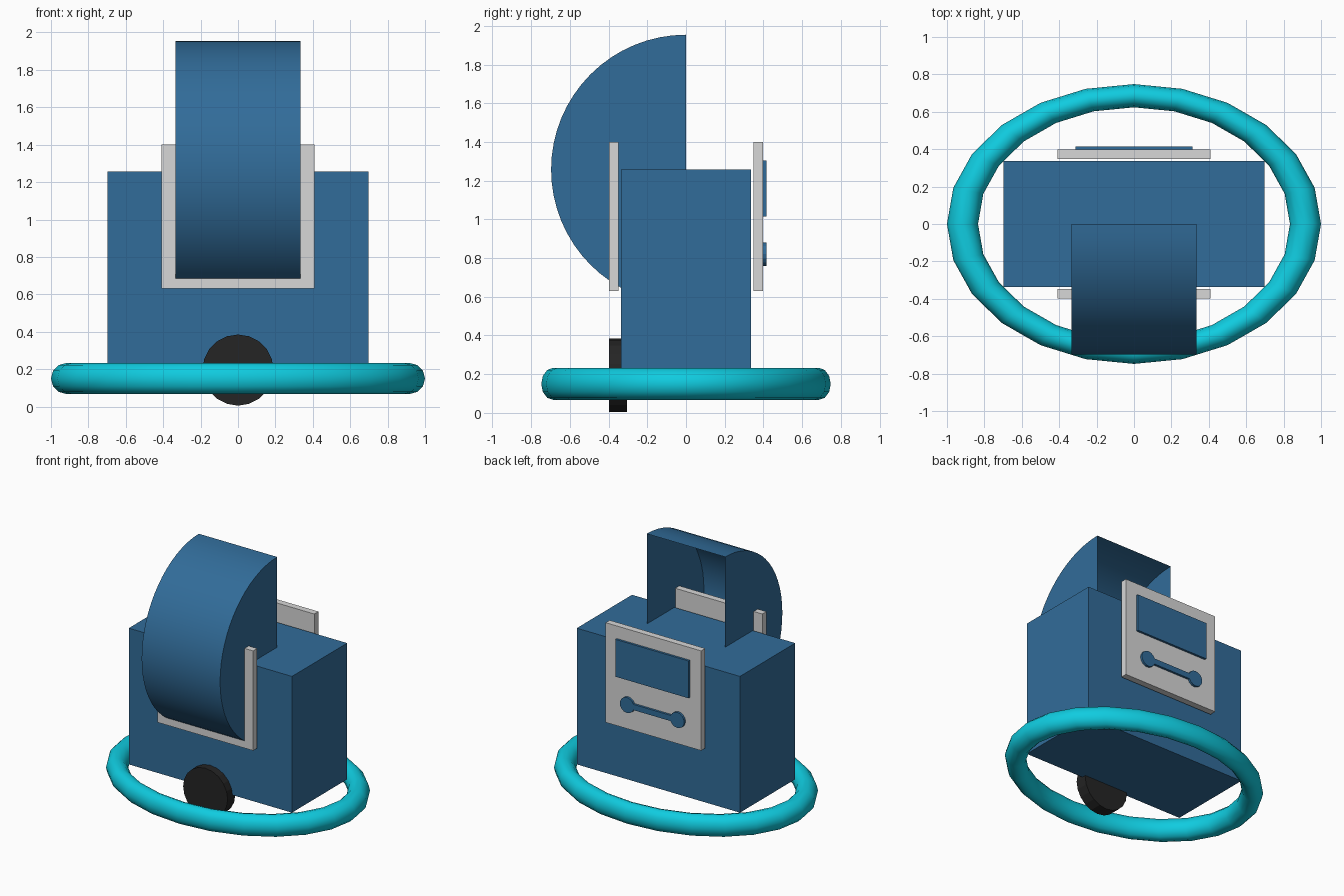
import bpy
import bmesh
from math import sin, cos, pi, asin

cube = bpy.data.objects.get("Cube")
if cube:
    bpy.data.objects.remove(cube, do_unlink=True)


def material(name, rgb):
    m = bpy.data.materials.new(name)
    m.use_nodes = True
    m.diffuse_color = (*rgb, 1)
    m.node_tree.nodes["Principled BSDF"].inputs["Base Color"].default_value = (*rgb, 1)
    return m


BLUE = material("steel blue", (0.031, 0.15, 0.32))
GREY = material("light grey", (0.68, 0.68, 0.68))
BLACK = material("rubber black", (0.018, 0.018, 0.018))
CYAN = material("bright cyan", (0.005, 0.6, 0.74))


def finish(name, bm, mat, smooth=False):
    bmesh.ops.recalc_face_normals(bm, faces=bm.faces[:])
    mesh = bpy.data.meshes.new(name)
    bm.to_mesh(mesh)
    bm.free()
    mesh.materials.append(mat)
    obj = bpy.data.objects.new(name, mesh)
    bpy.context.collection.objects.link(obj)
    if smooth:
        bpy.ops.object.select_all(action='DESELECT')
        obj.select_set(True)
        bpy.context.view_layer.objects.active = obj
        bpy.ops.object.shade_smooth_by_angle(angle=pi / 6)
    return obj


def prism(name, outline, y0, y1, mat, smooth=False):
    """Extrude an (x, z) outline from y0 to y1."""
    bm = bmesh.new()
    face = bm.faces.new([bm.verts.new((x, y0, z)) for x, z in outline])
    grown = bmesh.ops.extrude_face_region(bm, geom=[face])["geom"]
    verts = [v for v in grown if isinstance(v, bmesh.types.BMVert)]
    bmesh.ops.translate(bm, verts=verts, vec=(0, y1 - y0, 0))
    return finish(name, bm, mat, smooth)


def rect(half, z0, z1):
    return [(-half, z0), (half, z0), (half, z1), (-half, z1)]


def arc(cx, cz, r, a0, a1, n):
    return [(cx + r * cos(a0 + (a1 - a0) * i / n), cz + r * sin(a0 + (a1 - a0) * i / n))
            for i in range(n + 1)]


# Body and the two grey panels
prism("body", rect(0.697, 0.205, 1.257), -0.337, 0.337, BLUE)
prism("front_panel", rect(0.408, 0.63, 1.4), -0.398, -0.348, GREY)
prism("back_panel", rect(0.408, 0.63, 1.4), 0.348, 0.398, GREY)

# Raised window and dumbbell handle on the back panel
prism("back_window", rect(0.312, 1.015, 1.303), 0.395, 0.415, BLUE)
a = asin(0.022 / 0.06)
handle = (arc(0.215, 0.82, 0.06, pi + a, 3 * pi - a, 14)
          + arc(-0.215, 0.82, 0.06, a, 2 * pi - a, 14))
prism("back_handle", handle, 0.395, 0.415, BLUE)

# Front wheel
prism("front_wheel", arc(0, 0.195, 0.19, 0, 2 * pi, 20)[:-1], -0.398, -0.305, BLACK)

# Half-drum hood: curved wall and two end caps, open at the back
bm = bmesh.new()
profile = arc(0, 1.257, 0.697, pi / 2, 3 * pi / 2, 32)
sides = [[bm.verts.new((x, y, z)) for y, z in profile] for x in (-0.335, 0.335)]
for side in sides:
    bm.faces.new(side)
for i in range(len(profile) - 1):
    bm.faces.new((sides[0][i], sides[0][i + 1], sides[1][i + 1], sides[1][i]))
finish("hood", bm, BLUE, smooth=True)

# Oval bumper ring
bm = bmesh.new()
MAJOR, MINOR = 24, 12
rings = []
for i in range(MAJOR):
    t = 2 * pi * i / MAJOR
    rings.append([bm.verts.new((r * cos(t), 0.748 * r * sin(t), z))
                  for r, z in arc(0.917, 0.15, 0.083, 0, 2 * pi, MINOR)[:-1]])
for i in range(MAJOR):
    p, q = rings[i], rings[(i + 1) % MAJOR]
    for j in range(MINOR):
        k = (j + 1) % MINOR
        bm.faces.new((p[j], q[j], q[k], p[k]))
ring = finish("bumper_ring", bm, CYAN)
ring.data.polygons.foreach_set("use_smooth", [True] * len(ring.data.polygons))
